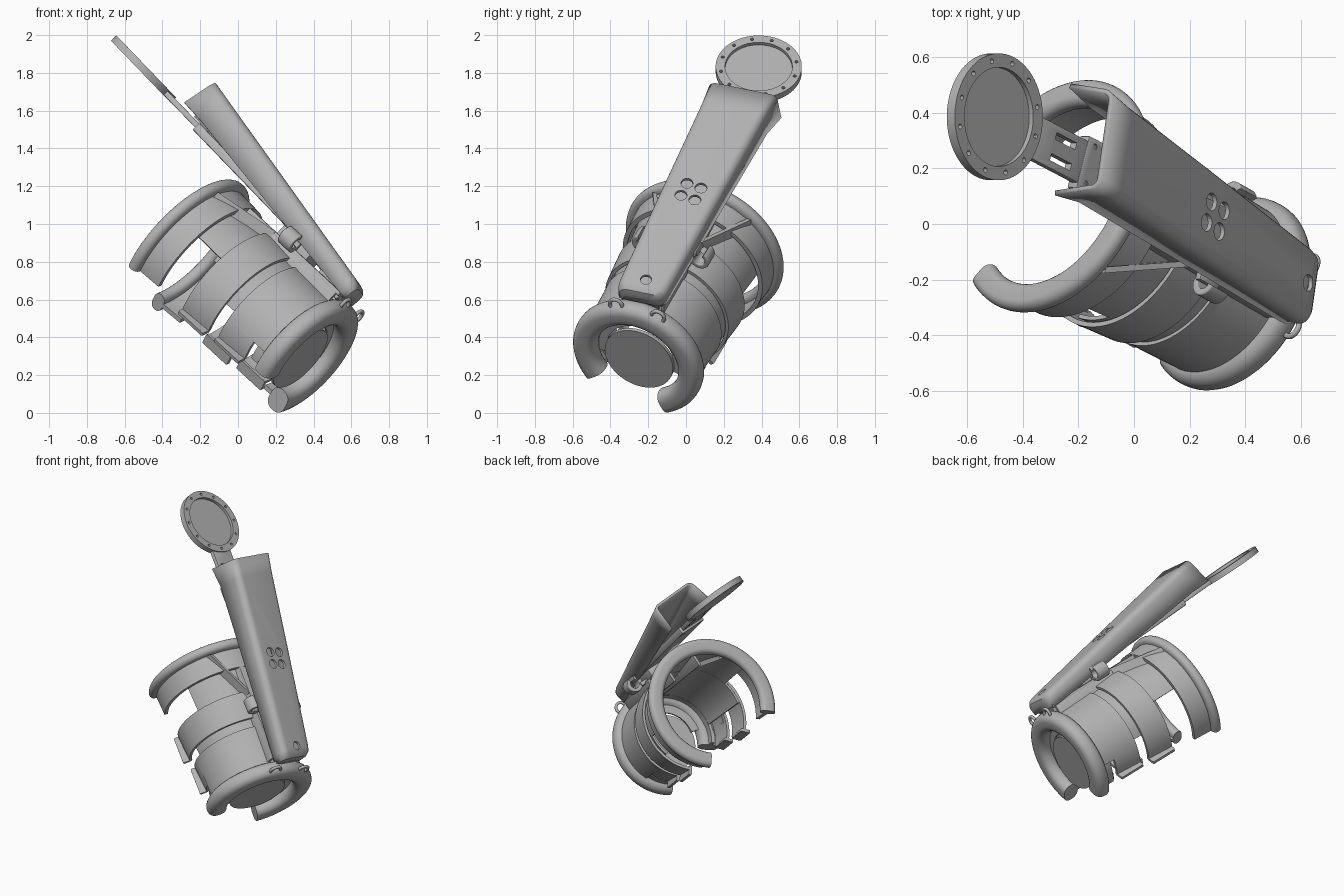
import bpy, bmesh
from math import sin, cos, pi, radians
from mathutils import Matrix, Vector

if "Cube" in bpy.data.objects:
    bpy.data.objects.remove(bpy.data.objects["Cube"])

grey = bpy.data.materials.new("plain_grey")
grey.use_nodes = True
grey.diffuse_color = (0.45, 0.45, 0.45, 1)
grey.node_tree.nodes["Principled BSDF"].inputs["Base Color"].default_value = (0.45, 0.45, 0.45, 1)


def frame(origin, along, out):
    """Local axes: y runs along the part, z points away from the arm."""
    y, z = Vector(along).normalized(), Vector(out)
    z = (z - y * z.dot(y)).normalized()
    m = Matrix((y.cross(z), y, z)).transposed().to_4x4()
    m.translation = origin
    return m


CUFF = frame((0.345, -0.25, 0.3), (-0.678, 0.38, 0.629), (0.68, 0, 0.733))
LEVER = frame((-0.5, 0.385, 1.82), (-0.652, 0.342, 0.677), (0.72, 0, 0.694))
COVER = frame((0.645, -0.225, 0.68), (-0.537, 0.383, 0.75), (0.815, 0, 0.579))


def finish(name, bm, place, smooth=True):
    mesh = bpy.data.meshes.new(name)
    bm.to_mesh(mesh)
    bm.free()
    mesh.materials.append(grey)
    ob = bpy.data.objects.new(name, mesh)
    bpy.context.collection.objects.link(ob)
    ob.matrix_world = place
    bpy.ops.object.select_all(action="DESELECT")
    ob.select_set(True)
    bpy.context.view_layer.objects.active = ob
    if smooth:
        bpy.ops.object.shade_smooth_by_angle(angle=radians(35))
    return ob


def loft(bm, rings, closed_path=False, closed_ring=True, caps=(True, True)):
    rows = [[bm.verts.new(p) for p in ring] for ring in rings]
    n = len(rows[0])
    for i in range(len(rows) if closed_path else len(rows) - 1):
        a, b = rows[i], rows[(i + 1) % len(rows)]
        for j in range(n if closed_ring else n - 1):
            k = (j + 1) % n
            bm.faces.new((a[j], a[k], b[k], b[j]))
    for row, cap in ((rows[0], caps[0]), (rows[-1], caps[1])):
        if cap and not closed_path:
            bm.faces.new(row)
    bmesh.ops.recalc_face_normals(bm, faces=bm.faces)


def rounded(r0, r1, u0, u1, rad, steps=5):
    """Rounded rectangle between two radii and two stations."""
    pts = []
    for q, (r, u) in enumerate(((r1 - rad, u1 - rad), (r0 + rad, u1 - rad),
                                (r0 + rad, u0 + rad), (r1 - rad, u0 + rad))):
        for i in range(steps + 1):
            a = (q + i / steps) * pi / 2
            pts.append((r + rad * cos(a), u + rad * sin(a)))
    return pts


def sweep(name, profile, start, end, at=(0, 0), place=CUFF, steps=56):
    """Turn a (radius, station) profile about the local y axis."""
    bm = bmesh.new()
    whole = end - start >= 360
    rings = []
    for i in range(steps if whole else steps + 1):
        a = radians(start + (end - start) * i / steps)
        rings.append([(at[0] + r * sin(a), u, at[1] + r * cos(a)) for r, u in profile])
    loft(bm, rings, closed_path=whole)
    return finish(name, bm, place)


def box(bm, x, y, z):
    m = Matrix.Translation(((x[0] + x[1]) / 2, (y[0] + y[1]) / 2, (z[0] + z[1]) / 2))
    m = m @ Matrix.Diagonal((x[1] - x[0], y[1] - y[0], z[1] - z[0], 1))
    bmesh.ops.create_cube(bm, size=1, matrix=m)


def block(name, x, y, z, place, bevel=0.008):
    bm = bmesh.new()
    box(bm, x, y, z)
    bmesh.ops.bevel(bm, geom=bm.edges[:], offset=bevel, segments=2, affect="EDGES", profile=0.5)
    return finish(name, bm, place)


def drill(bm, x, y, z, r, depth, sides=24):
    bmesh.ops.create_cone(bm, cap_ends=True, segments=sides, radius1=r, radius2=r,
                          depth=depth, matrix=Matrix.Translation((x, y, z)))


def cut(ob, bm, place):
    """Subtract the cutter mesh and discard it."""
    cutter = finish("cutter", bm, place, smooth=False)
    cutter.hide_render = True
    mod = ob.modifiers.new("cut", "BOOLEAN")
    mod.operation, mod.solver, mod.object = "DIFFERENCE", "EXACT", cutter
    bpy.context.view_layer.update()
    bpy.context.view_layer.objects.active = ob
    bpy.ops.object.modifier_apply(modifier="cut")
    bpy.data.objects.remove(cutter)


# Cuff: tapered shell, wider at the lower half, with rolled collars at both ends
sweep("lower_shell", [(0.19, 0.02), (0.3, 0.02), (0.345, 0.59), (0.33, 0.59),
                      (0.285, 0.035), (0.19, 0.035)], -103, 108)
sweep("upper_shell", [(0.33, 0.58), (0.345, 0.58), (0.375, 0.92), (0.36, 0.92)], -76, 82)
sweep("upper_collar_band", [(0.375, 0.75), (0.4, 0.75), (0.41, 0.92), (0.385, 0.92)], -129, 142)
sweep("upper_collar_roll", rounded(0.345, 0.448, 0.885, 0.955, 0.033), -129, 142)
sweep("lower_collar_band", [(0.305, 0.0), (0.325, 0.0), (0.335, 0.3), (0.315, 0.3)], -112, 116)
sweep("lower_collar_lip", [(0.29, 0.0), (0.315, 0.0), (0.315, 0.11), (0.29, 0.11)], -128, 148)
sweep("lower_collar_roll", rounded(0.235, 0.368, -0.06, 0.055, 0.05), -128, 150)
sweep("lower_disc", [(0.001, 0.0), (0.195, 0.0), (0.195, 0.02), (0.001, 0.02)], 0, 360, at=(0, -0.02))

# Straps with lips turned outward at their ends
for label, r, u0, u1 in (("lower", 0.305, 0.14, 0.33), ("middle", 0.335, 0.39, 0.58)):
    sweep(label + "_strap", [(r, u0), (r + 0.018, u0), (r + 0.033, u1), (r + 0.015, u1)], -134, 140)
    for side, a in (("front", -136), ("back", 138)):
        sweep(f"{label}_strap_lip_{side}", rounded(r + 0.002, r + 0.065, u0, u1, 0.008),
              a, a + 3, steps=3)

# Mounting spine on the cuff, with gussets on both sides
block("mount_plate", (-0.12, 0.12), (0.04, 0.9), (0.36, 0.385), CUFF)
for side, s in (("front", -1), ("back", 1)):
    edge = sorted((s * 0.1, s * 0.12))
    block("mount_wall_" + side, edge, (0.06, 0.88), (0.26, 0.37), CUFF, 0.004)
    bm = bmesh.new()
    rings = [[(s * x + d, y, z) for d, z in ((-0.012, z0), (0.012, z0), (0.012, z1), (-0.012, z1))]
             for x, y, z0, z1 in ((0.11, 0.55, 0.3, 0.385), (0.27, 0.88, 0.22, 0.33))]
    loft(bm, rings)
    finish("gusset_" + side, bm, CUFF)
    # Hinge clip and wire loop
    sweep("hinge_clip_" + side, rounded(0.03, 0.056, 0.4, 0.49, 0.006), 30, 340,
          at=(s * 0.165 + 0.015, 0.41), steps=28)
    block("clip_foot_" + side, sorted((s * 0.09, s * 0.15)), (0.4, 0.5), (0.37, 0.4), CUFF)
    sweep("wire_loop_" + side, rounded(0.026, 0.046, -0.035, -0.015, 0.009, 3), 0, 360,
          at=(s * 0.12, 0.35), steps=24)
block("hinge_block", (-0.08, 0.08), (0.33, 0.56), (0.38, 0.45), CUFF)
block("hinge_base", (-0.1, 0.1), (0.03, 0.2), (0.37, 0.44), CUFF)

# Lever: rimmed disc, slotted bar and rail
bm = bmesh.new()
drill(bm, 0, 0, 0, 0.228, 0.04, 64)
dish = finish("end_dish", bm, LEVER)
bm = bmesh.new()
drill(bm, 0, 0, 0.025, 0.178, 0.05, 64)
for i in range(12):
    drill(bm, 0.203 * cos(i * pi / 6), 0.203 * sin(i * pi / 6), 0, 0.009, 0.1, 12)
cut(dish, bm, LEVER)

bar = block("slotted_bar", (-0.08, 0.08), (-0.55, -0.21), (-0.018, 0.012), LEVER, 0.004)
bm = bmesh.new()
for x in (-0.04, 0.04):
    box(bm, (x - 0.013, x + 0.013), (-0.42, -0.31), (-0.1, 0.1))
cut(bar, bm, LEVER)

rail = block("lever_rail", (-0.1, 0.1), (-1.62, -0.47), (-0.035, 0.015), LEVER)
bm = bmesh.new()
for x in (-0.07, 0.07):
    drill(bm, x, -0.51, 0, 0.011, 0.2, 12)
cut(rail, bm, LEVER)
block("lever_heel", (-0.1, 0.1), (-0.03, 0.16), (-0.15, -0.06), COVER)

# Cover: tapering channel with skewed ends, closed and rounded at the lower end
bm = bmesh.new()
rings = []
for s, w, depth, drop, flare in ((-0.05, 0.095, 0.1, 0.05, 0), (-0.04, 0.115, 0.105, 0.02, 0),
                                 (-0.015, 0.13, 0.11, 0.004, 0), (0.02, 0.135, 0.112, 0, 0),
                                 (0.7, 0.158, 0.15, 0, 0), (1.25, 0.175, 0.18, 0, 0.004),
                                 (1.38, 0.185, 0.195, 0, 0.02)):
    rad = 0.045
    half = [(w - rad + rad * sin(a), -drop - rad + rad * cos(a))
            for a in [i * pi / 12 for i in range(7)]] + [(w + flare, -depth)]
    outline = [(-x, z) for x, z in reversed(half)] + half
    rings.append([(x, s + 0.15 * x, z) for x, z in outline])
loft(bm, rings, closed_ring=False, caps=(True, False))
bm.normal_update()
if max(bm.faces, key=lambda f: f.calc_center_median().z).normal.z < 0:
    bmesh.ops.reverse_faces(bm, faces=bm.faces)
cover = finish("lever_cover", bm, COVER)
shell = cover.modifiers.new("thickness", "SOLIDIFY")
shell.thickness, shell.offset = 0.018, -1
bpy.ops.object.modifier_apply(modifier="thickness")
bm = bmesh.new()
for x in (-0.04, 0.04):
    for y in (-0.042, 0.042):
        drill(bm, x, 0.655 + y, 0, 0.032, 0.1)
drill(bm, 0, 0.035, 0, 0.03, 0.1)
cut(cover, bm, COVER)
